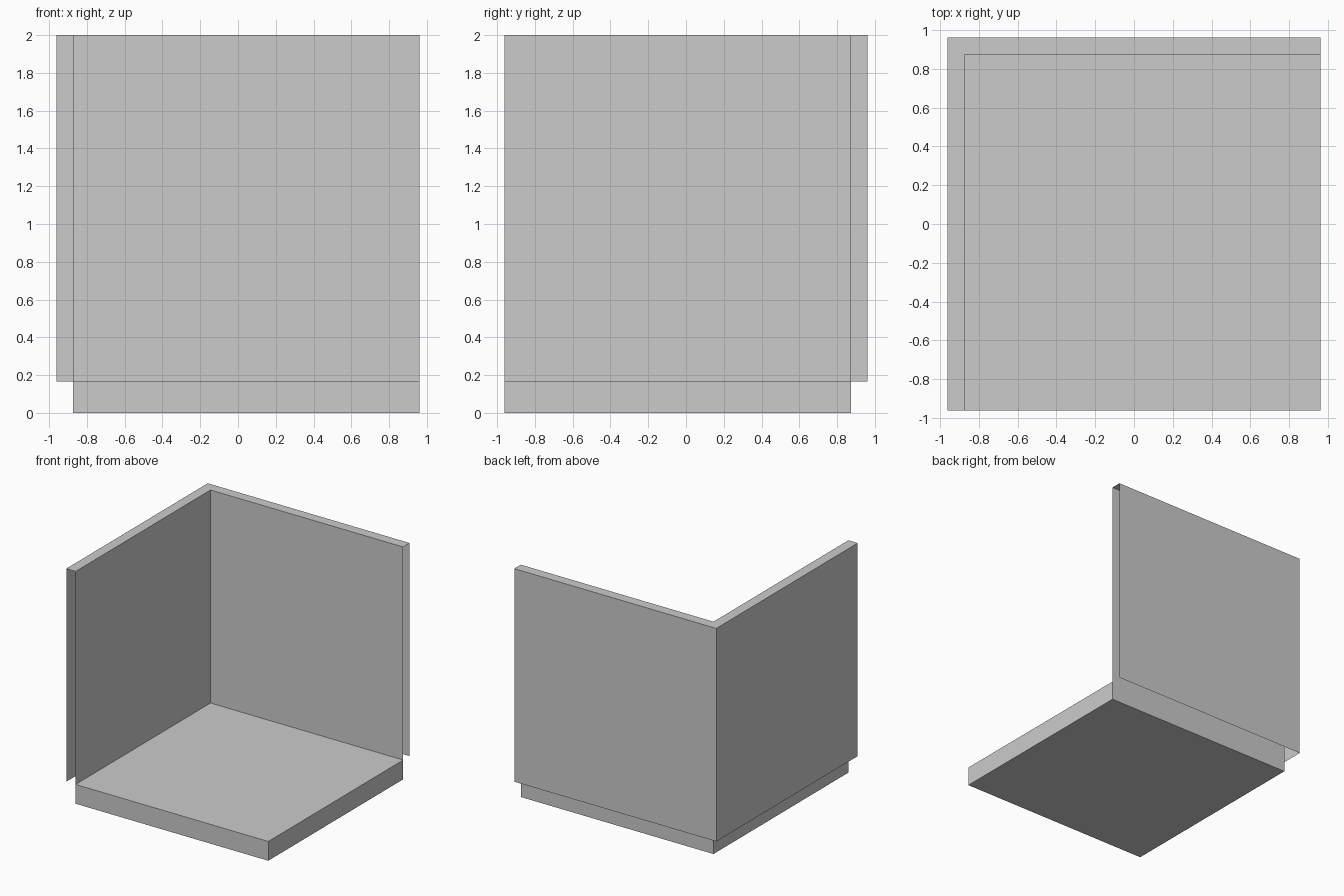
import bpy, bmesh

if "Cube" in bpy.data.objects:
    bpy.data.objects.remove(bpy.data.objects["Cube"])

E = 0.962      # outer half extent
I = 0.873      # inner wall face
F = 0.166      # floor top
H = 2.0        # wall top


def finish(bm, name):
    mesh = bpy.data.meshes.new(name)
    bm.to_mesh(mesh)
    bm.free()
    obj = bpy.data.objects.new(name, mesh)
    bpy.context.collection.objects.link(obj)
    return obj


# Floor slab, inset from the outer wall faces at the back and left
bm = bmesh.new()
bmesh.ops.create_cube(bm, size=1)
for v in bm.verts:
    v.co.x = E if v.co.x > 0 else -I
    v.co.y = I if v.co.y > 0 else -E
    v.co.z = F if v.co.z > 0 else 0
finish(bm, "floor_slab")

# Corner walls: an upside-down U profile (offset, height) swept along an L path,
# left open at both ends and underneath
profile = [(I, F), (I, H), (E, H), (E, F)]
bm = bmesh.new()
rows = [[bm.verts.new(p) for p in ((E, d, z), (-d, d, z), (-d, -E, z))]
        for d, z in profile]
for a, b in zip(rows, rows[1:]):
    for i in range(2):
        bm.faces.new((a[i], a[i + 1], b[i + 1], b[i]))
bmesh.ops.recalc_face_normals(bm, faces=bm.faces)
# Make the top strip face upwards
if next(f for f in bm.faces if abs(f.normal.z) > 0.9).normal.z < 0:
    bmesh.ops.reverse_faces(bm, faces=bm.faces)
finish(bm, "corner_walls")
